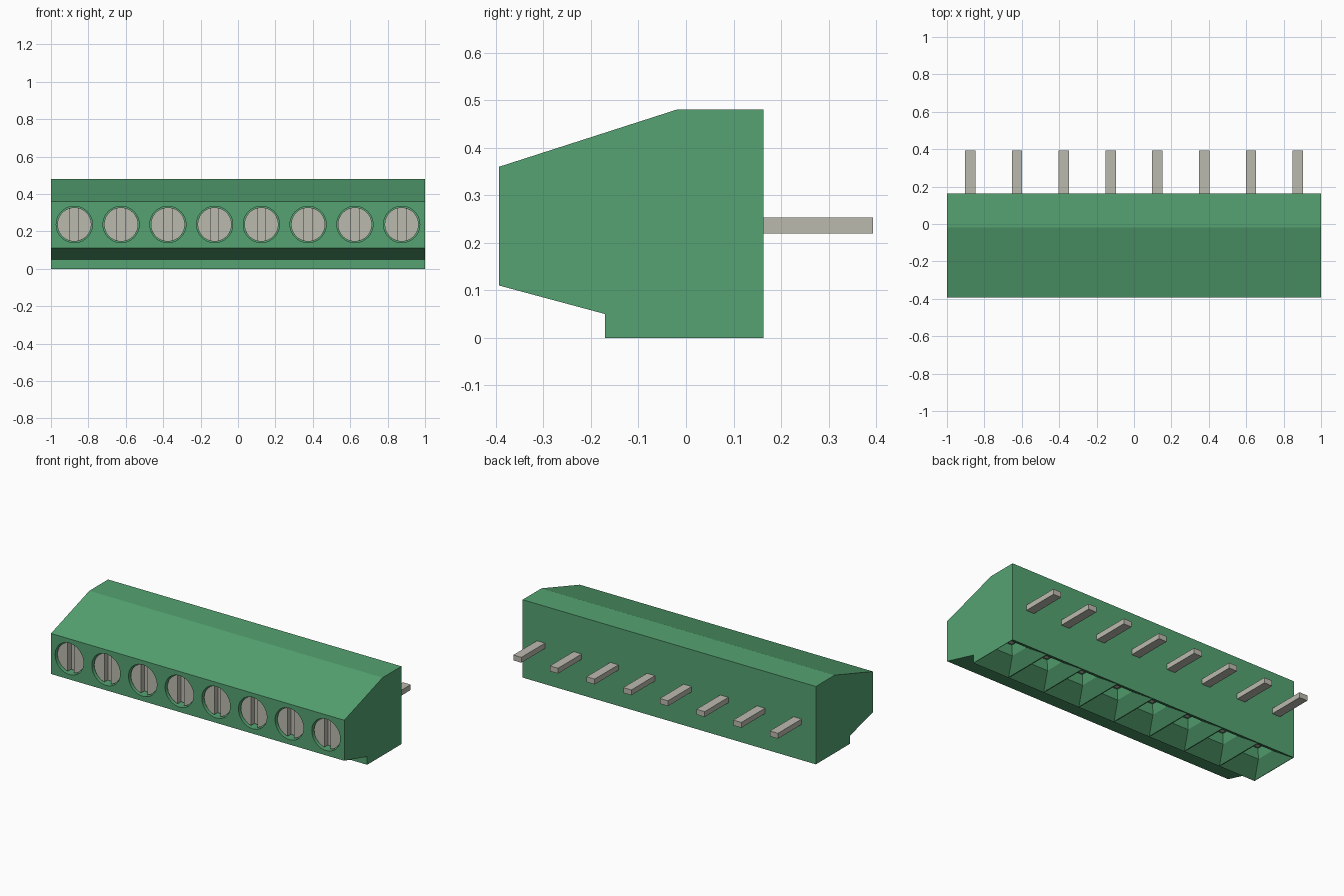
import bpy, bmesh, math

if "Cube" in bpy.data.objects:
    bpy.data.objects.remove(bpy.data.objects["Cube"], do_unlink=True)

COUNT, PITCH = 8, 0.25
FRONT, BACK = -0.393, 0.163
SCREW_Z, SCREW_R, SLOT = 0.237, 0.091, 0.022
CENTRES = [(i - (COUNT - 1) / 2) * PITCH for i in range(COUNT)]


def material(name, rgb):
    m = bpy.data.materials.new(name)
    m.use_nodes = True
    m.diffuse_color = (*rgb, 1)
    bsdf = m.node_tree.nodes["Principled BSDF"]
    bsdf.inputs["Base Color"].default_value = (*rgb, 1)
    bsdf.inputs["Roughness"].default_value = 0.6
    return m


green = material("green plastic", (0.09, 0.365, 0.165))
metal = material("grey metal", (0.50, 0.49, 0.43))


def loft(bm, rings):
    """Closed solid through rings of equal point count."""
    vs = [[bm.verts.new(p) for p in ring] for ring in rings]
    n = len(vs[0])
    for a, b in zip(vs, vs[1:]):
        for i in range(n):
            j = (i + 1) % n
            bm.faces.new((a[i], a[j], b[j], b[i]))
    bm.faces.new(vs[0][::-1])
    bm.faces.new(vs[-1])


def finish(name, bm, mat, smooth=False):
    bmesh.ops.recalc_face_normals(bm, faces=bm.faces[:])
    me = bpy.data.meshes.new(name)
    bm.to_mesh(me)
    bm.free()
    ob = bpy.data.objects.new(name, me)
    bpy.context.collection.objects.link(ob)
    me.materials.append(mat)
    if smooth:
        bpy.ops.object.select_all(action='DESELECT')
        ob.select_set(True)
        bpy.context.view_layer.objects.active = ob
        bpy.ops.object.shade_smooth_by_angle(angle=math.radians(30))
    return ob


def rect(cx, cy, hx, hy, z):
    return [(cx + sx * hx, cy + sy * hy, z)
            for sx, sy in ((-1, -1), (1, -1), (1, 1), (-1, 1))]


def arc(cx, r, y, start, end, n):
    """Points on an arc in the plane facing the front."""
    angles = [start + (end - start) * i / n for i in range(n + 1)]
    return [(cx + r * math.cos(a), y, SCREW_Z + r * math.sin(a)) for a in angles]


def disc(cx, r, y):
    return arc(cx, r, y, 0, 2 * math.pi, 40)[:-1]


# housing: side profile extruded along the length
profile = [(FRONT, 0.11), (-0.17, 0.05), (-0.17, 0), (BACK, 0),
           (BACK, 0.48), (-0.02, 0.48), (FRONT, 0.36)]
bm = bmesh.new()
loft(bm, [[(x, y, z) for y, z in profile] for x in (-1, 1)])
housing = finish("housing", bm, green)

# cutter: round screw holes in the front, stepped wire funnels underneath
bm = bmesh.new()
MID_Y = -0.0035
for x in CENTRES:
    loft(bm, [disc(x, 0.097, FRONT - 0.02), disc(x, 0.097, -0.30)])
    loft(bm, [rect(x, MID_Y, 0.122, 0.162, -0.02), rect(x, MID_Y, 0.122, 0.162, 0),
              rect(x, 0, 0.06, 0.06, 0.065), rect(x, 0, 0.045, 0.045, 0.12)])
cutter = finish("cutter", bm, green)
cutter.hide_render = True

mod = housing.modifiers.new("openings", 'BOOLEAN')
mod.operation, mod.solver, mod.object = 'DIFFERENCE', 'EXACT', cutter
bpy.ops.object.select_all(action='DESELECT')
housing.select_set(True)
bpy.context.view_layer.objects.active = housing
bpy.ops.object.modifier_apply(modifier=mod.name)
bpy.data.objects.remove(cutter, do_unlink=True)

head, floor = FRONT + 0.015, FRONT + 0.05
half = math.acos(SLOT / SCREW_R)
for i, x in enumerate(CENTRES, 1):
    # slotted screw: backing disc with two raised segments
    bm = bmesh.new()
    loft(bm, [disc(x, SCREW_R, floor), disc(x, SCREW_R, -0.295)])
    for turn in (0, math.pi):
        loft(bm, [arc(x, SCREW_R, y, turn - half, turn + half, 16)
                  for y in (head, floor)])
    finish(f"screw_{i}", bm, metal, smooth=True)

    # flat pin at the back
    bm = bmesh.new()
    loft(bm, [rect(x, (BACK + 0.393) / 2 - 0.01, 0.0275, 0.125, z) for z in (0.22, 0.253)])
    finish(f"pin_{i}", bm, metal)

    # contact plate at the end of the funnel
    bm = bmesh.new()
    loft(bm, [rect(x, 0, 0.032, 0.032, z) for z in (0.115, 0.123)])
    finish(f"contact_{i}", bm, metal)
